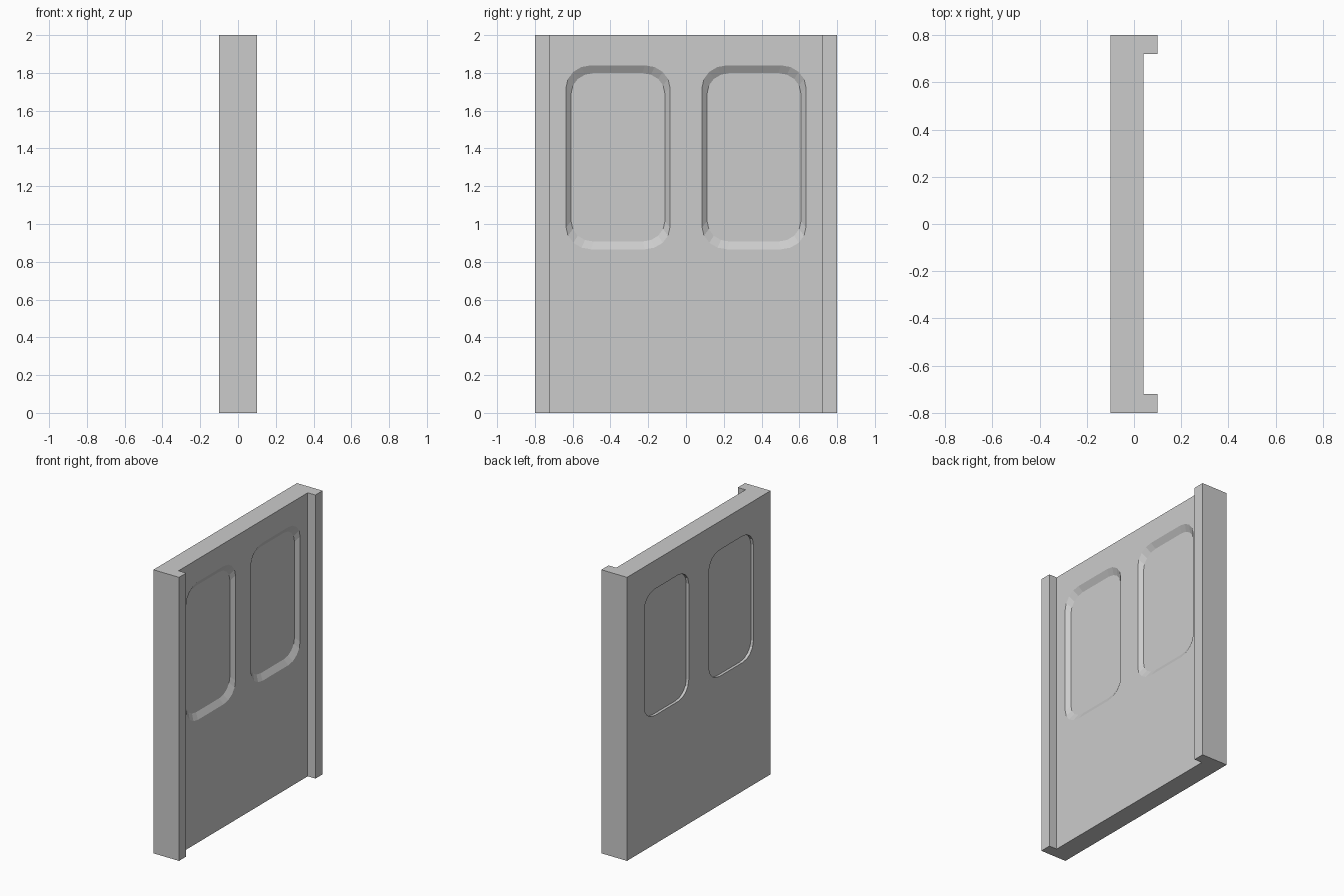
import bpy, bmesh, math

if "Cube" in bpy.data.objects:
    bpy.data.objects.remove(bpy.data.objects["Cube"])


def make_object(name, bm):
    bmesh.ops.recalc_face_normals(bm, faces=bm.faces)
    mesh = bpy.data.meshes.new(name)
    bm.to_mesh(mesh)
    bm.free()
    obj = bpy.data.objects.new(name, mesh)
    bpy.context.collection.objects.link(obj)
    return obj


def loft(name, rings):
    """Solid through matching rings of points, capped at both ends."""
    bm = bmesh.new()
    loops = [[bm.verts.new(p) for p in ring] for ring in rings]
    n = len(loops[0])
    for a, b in zip(loops, loops[1:]):
        for i in range(n):
            j = (i + 1) % n
            bm.faces.new((a[i], a[j], b[j], b[i]))
    bm.faces.new(loops[0])
    bm.faces.new(loops[-1])
    return make_object(name, bm)


def window_ring(x, cy, hy, hz, cz=1.353, segs=4):
    """Rounded rectangle in the YZ plane."""
    ry, rz = hy * 0.48, hz * 0.24
    pts = []
    for k, (sy, sz) in enumerate([(1, 1), (-1, 1), (-1, -1), (1, -1)]):
        for i in range(segs + 1):
            a = math.radians(90 * (k + i / segs))
            pts.append((x, cy + sy * (hy - ry) + ry * math.cos(a),
                        cz + sz * (hz - rz) + rz * math.sin(a)))
    return pts


# Wall panel: plan profile with a flange along each side edge
half = [(0.04, 0.72), (0.1, 0.72), (0.1, 0.8), (-0.1, 0.8)]
profile = half + [(x, -y) for x, y in reversed(half)]
panel = loft("wall_panel", [[(x, y, z) for x, y in profile] for z in (0, 2)])

# Window recesses: sloped on the flanged face, straight on the other face
outer, inner = (0.275, 0.487), (0.248, 0.446)
beyond = [2 * o - i for o, i in zip(outer, inner)]
cutters = []
for cy in (-0.36, 0.36):
    cutters.append(loft("sloped_recess_cutter",
                        [window_ring(0.015, cy, *inner), window_ring(0.065, cy, *beyond)]))
    cutters.append(loft("straight_recess_cutter",
                        [window_ring(-0.12, cy, *inner), window_ring(-0.08, cy, *inner)]))

bpy.context.view_layer.objects.active = panel
for cutter in cutters:
    cutter.hide_render = True
    mod = panel.modifiers.new("recess", 'BOOLEAN')
    mod.operation = 'DIFFERENCE'
    mod.solver = 'EXACT'
    mod.object = cutter
    bpy.ops.object.modifier_apply(modifier=mod.name)
for cutter in cutters:
    bpy.data.objects.remove(cutter)
